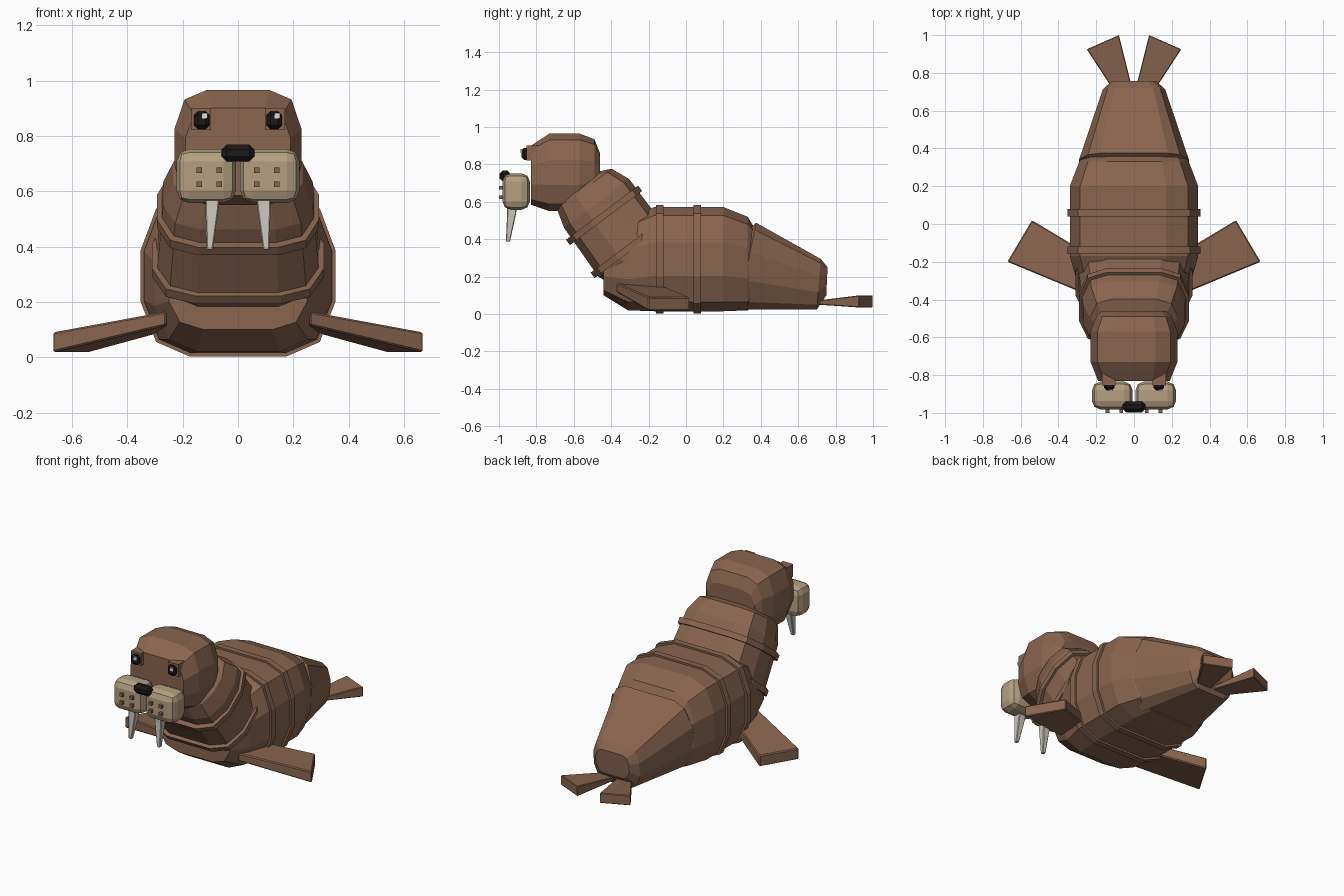
import bpy, bmesh
from mathutils import Vector

if "Cube" in bpy.data.objects:
    bpy.data.objects.remove(bpy.data.objects["Cube"])


def material(name, rgb, rough=0.8):
    m = bpy.data.materials.new(name)
    m.use_nodes = True
    m.diffuse_color = (*rgb, 1)
    bsdf = m.node_tree.nodes["Principled BSDF"]
    bsdf.inputs["Base Color"].default_value = (*rgb, 1)
    bsdf.inputs["Roughness"].default_value = rough
    return m


HIDE = material("brown hide", (0.25, 0.13, 0.078))
TAN = material("tan muzzle", (0.46, 0.35, 0.22))
IVORY = material("ivory", (0.60, 0.58, 0.49))
BLACK = material("black", (0.012, 0.009, 0.009))
GLINT = material("eye glint", (0.75, 0.75, 0.70))


def finish(bm, name, mat, bevel=0, segments=1):
    bmesh.ops.recalc_face_normals(bm, faces=bm.faces)
    mesh = bpy.data.meshes.new(name)
    bm.to_mesh(mesh)
    bm.free()
    mesh.materials.append(mat)
    ob = bpy.data.objects.new(name, mesh)
    bpy.context.collection.objects.link(ob)
    if bevel:
        mod = ob.modifiers.new("bevel", "BEVEL")
        mod.width, mod.segments, mod.limit_method = bevel, segments, "NONE"
    return ob


def skin(name, rings, mat, bevel=0):
    """Bridge a list of equal rings and cap both ends."""
    bm = bmesh.new()
    rows = [[bm.verts.new(p) for p in ring] for ring in rings]
    n = len(rows[0])
    for a, b in zip(rows, rows[1:]):
        for i in range(n):
            j = (i + 1) % n
            bm.faces.new((a[i], a[j], b[j], b[i]))
    bm.faces.new(rows[0])
    bm.faces.new(rows[-1])
    return finish(bm, name, mat, bevel)


def loft(name, stations, flat=0.5):
    """Twelve-sided body; a station is half width, bottom (y, z), top (y, z)."""
    half = [(flat, 1), (0.84, 0.92), (1, 0.66), (1, 0.34), (0.84, 0.09), (flat, 0)]
    outline = half + [(-w, t) for w, t in reversed(half)]
    rings = []
    for hw, low, high in stations:
        low, high = Vector((0, *low)), Vector((0, *high))
        rings.append([low.lerp(high, t) + Vector((w * hw, 0, 0)) for w, t in outline])
    return skin(name, rings, HIDE)


def box(name, centre, size, mat, bevel=0, segments=1):
    bm = bmesh.new()
    bmesh.ops.create_cube(bm, size=1)
    bmesh.ops.scale(bm, verts=bm.verts, vec=size)
    bmesh.ops.translate(bm, verts=bm.verts, vec=centre)
    return finish(bm, name, mat, bevel, segments)


def upright(hw, y, low, high):
    return hw, (y, low), (y, high)


def tilted(hw, v, front, back):
    """Station square to the neck, which leans forward."""
    at = lambda u: (0.8 * u - 0.6 * v, 0.6 * u + 0.8 * v)
    return hw, at(front), at(back)


# Body
loft("torso", [upright(0.25, -0.44, 0.10, 0.40), upright(0.30, -0.31, 0.02, 0.51),
               upright(0.34, -0.17, 0.015, 0.572), upright(0.34, 0.20, 0.015, 0.572),
               upright(0.29, 0.33, 0.02, 0.52), upright(0.27, 0.36, 0.05, 0.47)])
loft("hindquarters", [(0.27, (0.25, 0.05), (0.345, 0.46)),
                      (0.29, (0.28, 0.025), (0.375, 0.488)),
                      (0.165, (0.70, 0.025), (0.72, 0.295)),
                      (0.12, (0.75, 0.10), (0.757, 0.25))], flat=0.62)
loft("neck", [tilted(0.28, 0.36, -0.22, 0.16), tilted(0.295, 0.44, -0.255, 0.19),
              tilted(0.27, 0.76, -0.245, 0.19), tilted(0.235, 0.86, -0.216, 0.148),
              tilted(0.17, 0.91, -0.16, 0.04)])
loft("head", [upright(0.19, -0.83, 0.585, 0.90), upright(0.23, -0.73, 0.55, 0.965),
              upright(0.23, -0.57, 0.55, 0.965), upright(0.20, -0.49, 0.585, 0.935),
              upright(0.17, -0.46, 0.64, 0.86)])

# Skin folds
for name, y in (("front", -0.14), ("rear", 0.06)):
    loft(name + "_torso_fold", [upright(0.352, y + d, 0.003, 0.584) for d in (-0.02, 0.02)])
for name, v, hw in (("upper", 0.685, 0.292), ("lower", 0.465, 0.31)):
    loft(name + "_neck_fold", [tilted(hw, v + d, -0.275, 0.207) for d in (-0.018, 0.018)])

# Nose
box("nose", (0, -0.968, 0.738), (0.12, 0.058, 0.06), BLACK, 0.018)

for side, s in (("left", 1), ("right", -1)):
    # Muzzle, whisker spots and tusk
    box(side + "_muzzle", (s * 0.115, -0.908, 0.655), (0.215, 0.147, 0.195), TAN, 0.045, 2)
    for i, x in enumerate((0.068, 0.14)):
        for j, z in enumerate((0.625, 0.675)):
            box(f"{side}_whisker_{i}{j}", (s * x, -0.985, z), (0.02, 0.03, 0.02), HIDE)
    tusk = []
    for x, y, z, r in ((0.092, -0.93, 0.60, 0.026), (0.094, -0.932, 0.54, 0.024),
                       (0.102, -0.952, 0.387, 0.011)):
        tusk.append([(s * (x + a * r), y + b * r, z)
                     for a, b in ((-1, -1), (1, -1), (1, 1), (-1, 1))])
    skin(side + "_tusk", tusk, IVORY, 0.004)

    # Eye
    box(side + "_eye_socket", (s * 0.134, -0.822, 0.861), (0.072, 0.064, 0.08), HIDE)
    box(side + "_eye", (s * 0.131, -0.858, 0.857), (0.056, 0.045, 0.064), BLACK, 0.014)
    box(side + "_eye_glint", (s * 0.131 + 0.011, -0.88, 0.872), (0.02, 0.008, 0.02), GLINT)

    # Front flipper: top and bottom outlines from root to tip
    root_tip = ((0.26, -0.37), (0.67, -0.20), (0.54, 0.02), (0.24, -0.16))
    tops, bottoms = (0.165, 0.09, 0.09, 0.165), (0.115, 0.018, 0.018, 0.10)
    skin(side + "_front_flipper",
         [[(s * x, y, z) for (x, y), z in zip(root_tip, zs)] for zs in (bottoms, tops)],
         HIDE, 0.006)

    # Tail flipper
    root_tip = ((0.0, 0.68), (0.08, 1.0), (0.25, 0.925), (0.09, 0.68))
    tops, bottoms = (0.07, 0.10, 0.10, 0.07), (0.052, 0.035, 0.035, 0.052)
    skin(side + "_tail_flipper",
         [[(s * x, y, z) for (x, y), z in zip(root_tip, zs)] for zs in (bottoms, tops)],
         HIDE, 0.004)
